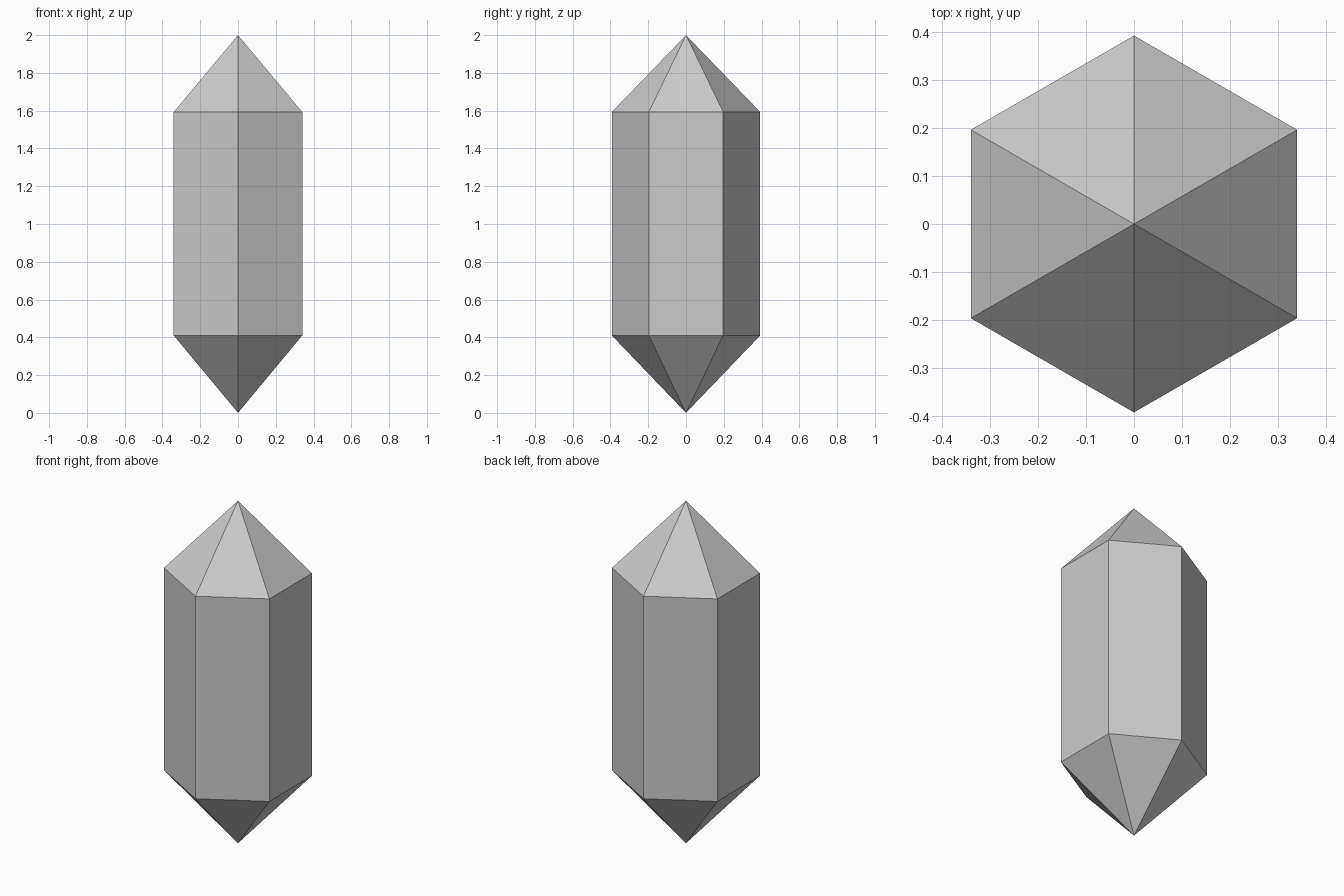
import bpy, bmesh
from math import sin, cos, pi

if "Cube" in bpy.data.objects:
    bpy.data.objects.remove(bpy.data.objects["Cube"])

SIDES, RADIUS = 6, 0.393
LOW, HIGH, TOP = 0.41, 1.593, 2.0

bm = bmesh.new()


def ring(z):
    # hexagon with corners on the front and back
    return [bm.verts.new((RADIUS * sin(2 * pi * i / SIDES),
                          -RADIUS * cos(2 * pi * i / SIDES), z))
            for i in range(SIDES)]


# Two hexagonal rings and two pointed tips
lower, upper = ring(LOW), ring(HIGH)
bottom_tip = bm.verts.new((0, 0, 0))
top_tip = bm.verts.new((0, 0, TOP))

# Sides and facets
for i in range(SIDES):
    j = (i + 1) % SIDES
    bm.faces.new((lower[i], lower[j], upper[j], upper[i]))
    bm.faces.new((upper[i], upper[j], top_tip))
    bm.faces.new((lower[j], lower[i], bottom_tip))

bmesh.ops.recalc_face_normals(bm, faces=bm.faces[:])
mesh = bpy.data.meshes.new("crystal")
bm.to_mesh(mesh)
bm.free()
bpy.context.collection.objects.link(bpy.data.objects.new("crystal", mesh))
